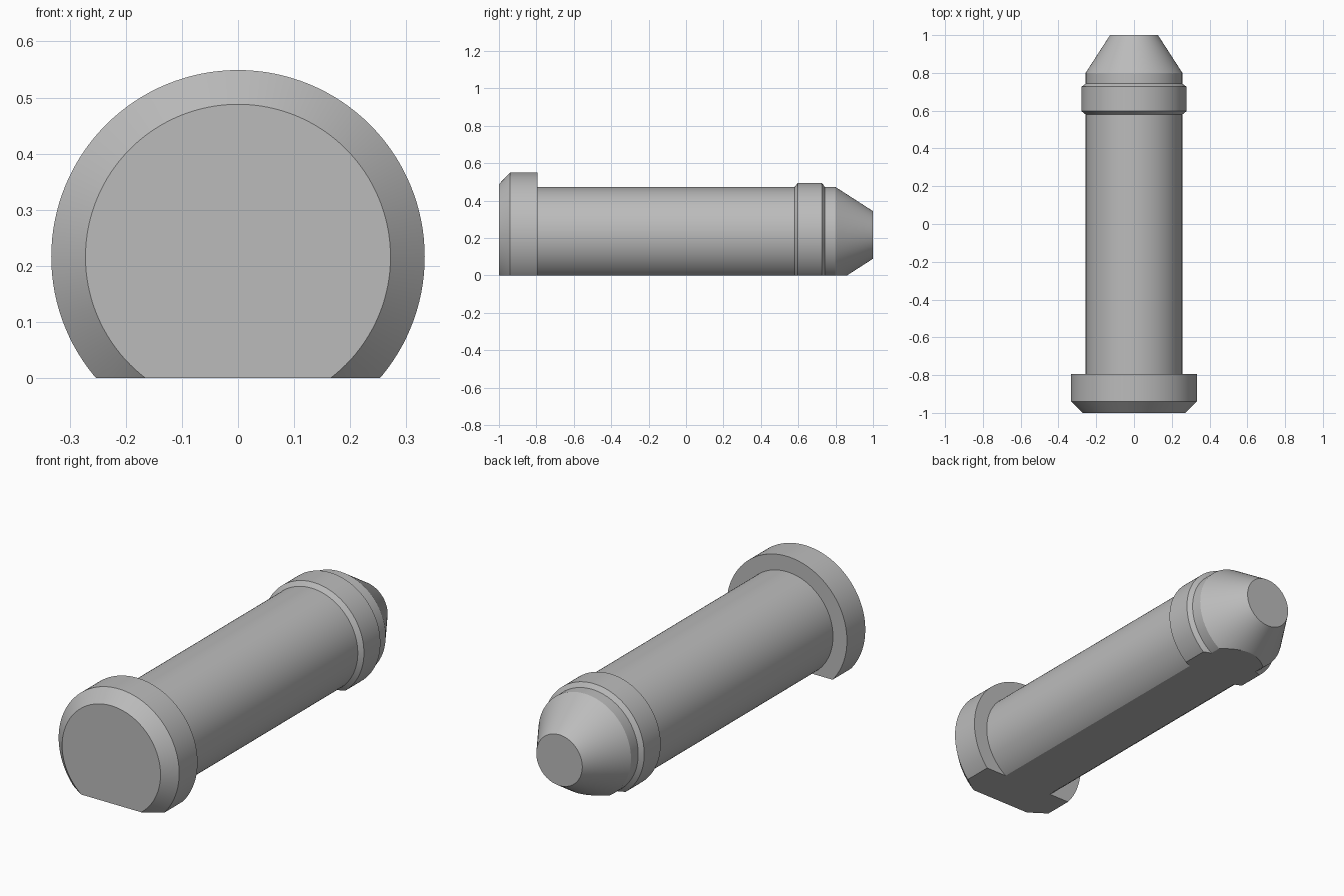
import bpy
import bmesh
import math
from mathutils import Vector

AXIS_Z = 0.216   # height of the pin axis above the flat
SEGMENTS = 128

cube = bpy.data.objects.get("Cube")
if cube:
    bpy.data.objects.remove(cube, do_unlink=True)

# Plain grey metal
metal = bpy.data.materials.new("grey_metal")
metal.use_nodes = True
GREY = (0.5, 0.5, 0.5, 1)
metal.diffuse_color = GREY
metal.node_tree.nodes["Principled BSDF"].inputs["Base Color"].default_value = GREY

# Turned profile as (y, radius), from the head to the tip
head = [(-1.0, 0.0), (-1.0, 0.272), (-0.94, 0.333), (-0.795, 0.333)]
shaft = [(-0.795, 0.256), (0.58, 0.256)]
collar = [(0.597, 0.278), (0.727, 0.278), (0.743, 0.256)]
tip = [(0.80, 0.256), (1.0, 0.127), (1.0, 0.0)]


def turn(name, profile):
    """Revolve a profile about the lengthwise axis and cut the flat underside."""
    bm = bmesh.new()
    verts = [bm.verts.new((0, y, AXIS_Z + r)) for y, r in profile]
    edges = [bm.edges.new(pair) for pair in zip(verts, verts[1:])]
    bmesh.ops.spin(bm, geom=verts + edges, cent=(0, 0, AXIS_Z), axis=(0, 1, 0),
                   angle=math.tau, steps=SEGMENTS, use_merge=True)
    bmesh.ops.remove_doubles(bm, verts=bm.verts, dist=1e-5)

    # Flat underside
    cut = bmesh.ops.bisect_plane(bm, geom=bm.verts[:] + bm.edges[:] + bm.faces[:],
                                 plane_co=Vector(), plane_no=Vector((0, 0, 1)),
                                 clear_inner=True)
    rim = [e for e in cut["geom_cut"] if isinstance(e, bmesh.types.BMEdge)]
    bmesh.ops.contextual_create(bm, geom=rim)

    # Merge each end fan into a single flat face
    for end in (-1, 1):
        fan = [f for f in bm.faces if all(abs(v.co.y - end) < 1e-5 for v in f.verts)]
        bmesh.ops.dissolve_faces(bm, faces=fan)
    bmesh.ops.recalc_face_normals(bm, faces=bm.faces)

    mesh = bpy.data.meshes.new(name)
    bm.to_mesh(mesh)
    bm.free()
    mesh.materials.append(metal)
    obj = bpy.data.objects.new(name, mesh)
    bpy.context.collection.objects.link(obj)
    return obj


pin = turn("flatted_pin", head + shaft + collar + tip)
bpy.ops.object.select_all(action="DESELECT")
pin.select_set(True)
bpy.context.view_layer.objects.active = pin
bpy.ops.object.shade_smooth_by_angle(angle=math.radians(25))
